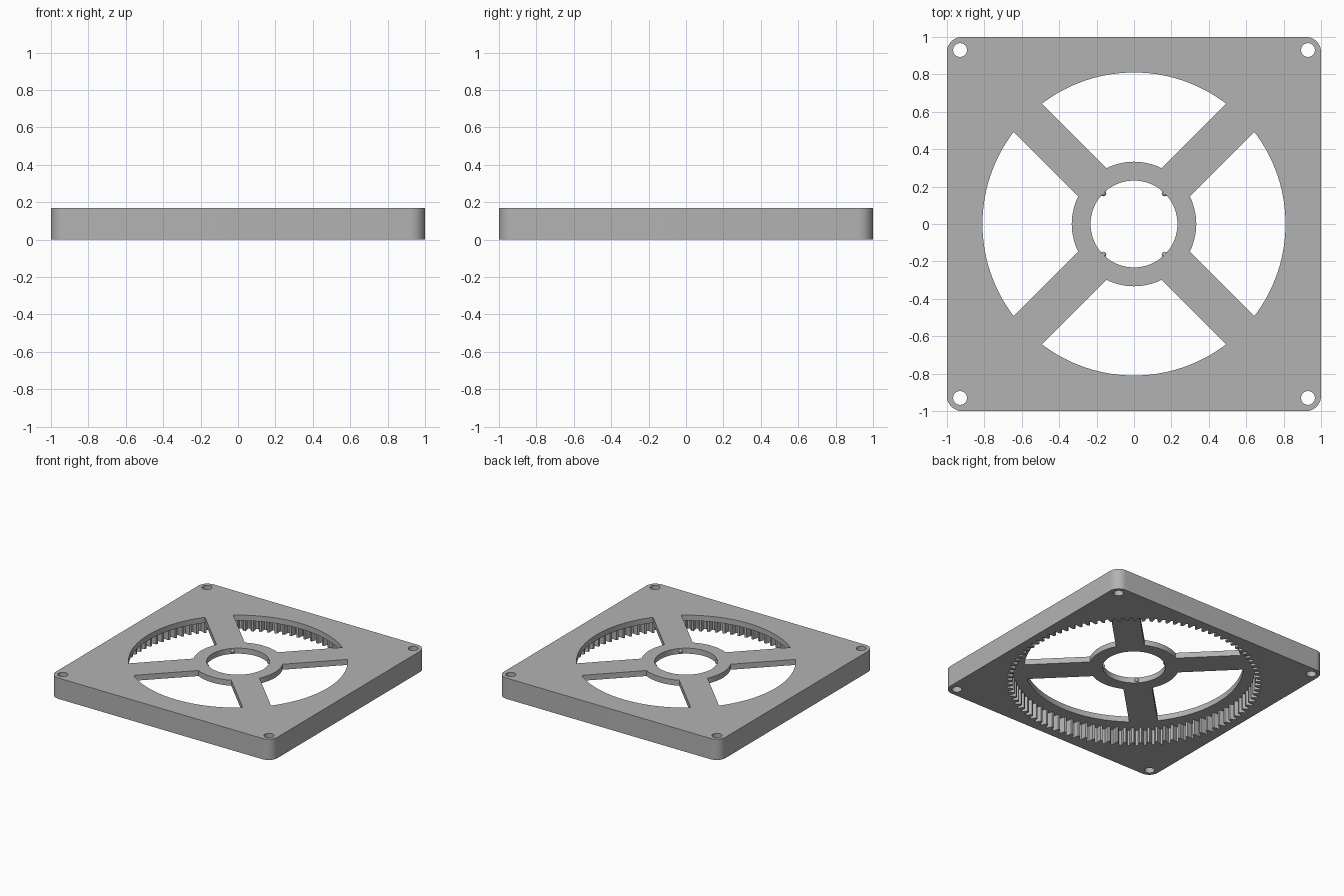
import bpy, bmesh
from math import sin, cos, pi, asin, radians

cube = bpy.data.objects.get("Cube")
if cube:
    bpy.data.objects.remove(cube, do_unlink=True)

HEIGHT = 0.17      # whole frame
PLATE = 0.045      # top plate with the spokes
BORE = 0.232
HUB = 0.333
OPENING = 0.81
SPOKE = 0.106      # half width
ROOT, TIP, TEETH = 0.94, 0.897, 96

grey = bpy.data.materials.new("grey plastic")
grey.use_nodes = True
grey.diffuse_color = (0.45, 0.45, 0.45, 1)
grey.node_tree.nodes["Principled BSDF"].inputs["Base Color"].default_value = grey.diffuse_color


def arc(radius, start, end, steps, cx=0, cy=0):
    return [(cx + radius * cos(start + (end - start) * i / steps),
             cy + radius * sin(start + (end - start) * i / steps)) for i in range(steps + 1)]


def circle(radius, cx=0, cy=0, steps=48):
    return arc(radius, 0, 2 * pi, steps, cx, cy)[:-1]


def prism(name, outline, bottom, top):
    """Extrude a counter-clockwise outline between two heights."""
    bm = bmesh.new()
    face = bm.faces.new([bm.verts.new((x, y, bottom)) for x, y in outline])
    moved = bmesh.ops.extrude_face_region(bm, geom=[face])["geom"]
    bmesh.ops.translate(bm, vec=(0, 0, top - bottom),
                        verts=[v for v in moved if isinstance(v, bmesh.types.BMVert)])
    bmesh.ops.recalc_face_normals(bm, faces=bm.faces)
    mesh = bpy.data.meshes.new(name)
    bm.to_mesh(mesh)
    bm.free()
    mesh.materials.append(grey)
    obj = bpy.data.objects.new(name, mesh)
    bpy.context.collection.objects.link(obj)
    return obj


# Square body with rounded corners
corner = 0.08
outline = []
for i, (sx, sy) in enumerate([(1, 1), (-1, 1), (-1, -1), (1, -1)]):
    outline += arc(corner, i * pi / 2, (i + 1) * pi / 2, 12, sx * (1 - corner), sy * (1 - corner))
body = prism("gear_frame", outline, 0, HEIGHT)

# Recess whose wall is the ring of inward teeth
pitch = 2 * pi / TEETH
gear = []
for i in range(TEETH):
    for offset, radius in ((-0.14, ROOT), (0.14, ROOT), (0.36, TIP), (0.64, TIP)):
        a = (i + offset) * pitch
        gear.append((radius * cos(a), radius * sin(a)))
cutters = [prism("gear_recess", gear, -0.1, HEIGHT - PLATE)]

# Four windows that leave diagonal spokes around the hub
outer_half = radians(45) - asin(SPOKE / OPENING)
inner_half = radians(45) - asin(SPOKE / HUB)
for i in range(4):
    mid = i * pi / 2
    window = (arc(OPENING, mid - outer_half, mid + outer_half, 36)
              + arc(HUB, mid + inner_half, mid - inner_half, 16))
    cutters.append(prism("window", window, -0.1, HEIGHT + 0.1))

# Hub bore and corner screw holes
cutters.append(prism("bore", circle(BORE, steps=72), -0.1, HEIGHT + 0.1))
for sx in (-1, 1):
    for sy in (-1, 1):
        cutters.append(prism("screw_hole", circle(0.037, sx * 0.93, sy * 0.93, 32), -0.1, HEIGHT + 0.1))

bpy.context.view_layer.objects.active = body
for cutter in cutters:
    cutter.hide_render = True
    cut = body.modifiers.new(cutter.name, "BOOLEAN")
    cut.operation = "DIFFERENCE"
    cut.solver = "EXACT"
    cut.object = cutter
    bpy.ops.object.modifier_apply(modifier=cut.name)
    bpy.data.objects.remove(cutter, do_unlink=True)

# Small snap bumps on the bore wall
parts = [body]
for i in range(4):
    a = radians(45 + 90 * i)
    bpy.ops.mesh.primitive_uv_sphere_add(segments=16, ring_count=10, radius=0.016,
                                         location=(BORE * cos(a), BORE * sin(a), HEIGHT - PLATE / 2))
    bump = bpy.context.object
    bump.name = "snap_bump"
    bump.data.materials.append(grey)
    parts.append(bump)

bpy.ops.object.select_all(action="DESELECT")
for part in parts:
    part.select_set(True)
bpy.context.view_layer.objects.active = body
bpy.ops.object.shade_smooth_by_angle(angle=radians(30))
